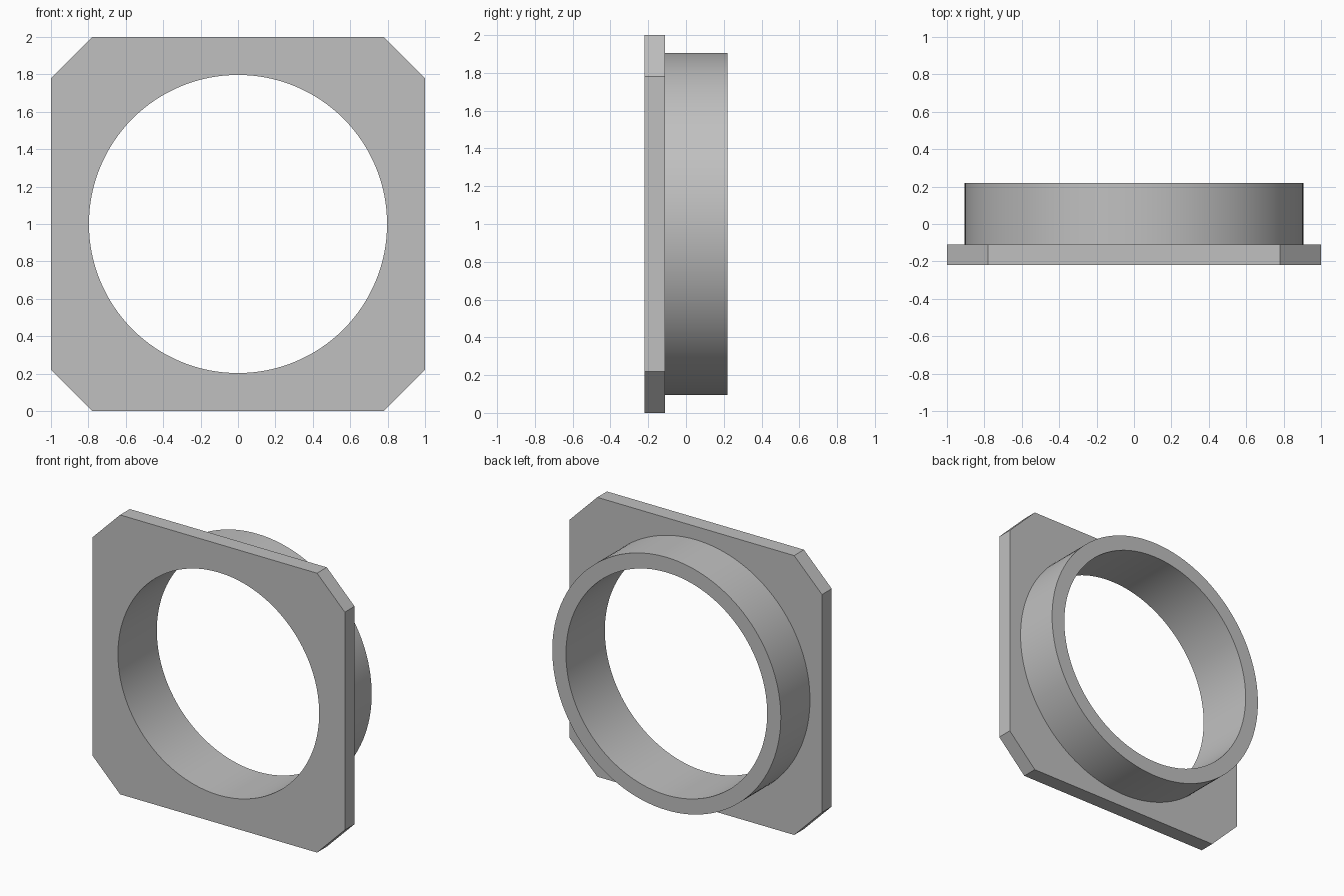
import bpy, bmesh
from math import cos, sin, tau, radians

cube = bpy.data.objects.get("Cube")
if cube:
    bpy.data.objects.remove(cube, do_unlink=True)

FRONT, STEP, BACK = -0.22, -0.11, 0.22   # depth of plate face, plate rear, collar end
CENTRE_Z = 1.0
OUTER, BORE = 0.905, 0.797               # collar radii
HALF, FLAT = 1.0, 0.78                   # plate half size, half length of straight edges
SEGMENTS = 128

grey = bpy.data.materials.new("Plain grey")
grey.use_nodes = True
colour = (0.53, 0.53, 0.53, 1)
grey.diffuse_color = colour
grey.node_tree.nodes["Principled BSDF"].inputs["Base Color"].default_value = colour

bm = bmesh.new()


def add_loop(points, y):
    return [bm.verts.new((x, y, CENTRE_Z + z)) for x, z in points]


def circle(radius):
    angles = [tau * i / SEGMENTS for i in range(SEGMENTS)]
    return [(radius * cos(a), radius * sin(a)) for a in angles]


def chamfered_square():
    points = []
    for sx, sz in ((1, 1), (-1, 1), (-1, -1), (1, -1)):
        corner = [(sx * HALF, sz * FLAT), (sx * FLAT, sz * HALF)]
        points += corner if sx == sz else corner[::-1]
    return points


def bridge(a, b):
    for i in range(len(a)):
        j = (i + 1) % len(a)
        bm.faces.new((a[i], a[j], b[j], b[i]))


def fill_between(outline, hole):
    edges = [bm.edges.get((ring[i - 1], ring[i]))
             for ring in (outline, hole) for i in range(len(ring))]
    bmesh.ops.triangle_fill(bm, use_beauty=True, edges=edges, normal=(0, -1, 0))


# Plate rim
plate_front = add_loop(chamfered_square(), FRONT)
plate_rear = add_loop(chamfered_square(), STEP)
bridge(plate_front, plate_rear)

# Collar: outer wall, end ring and bore running through the plate
outer_root = add_loop(circle(OUTER), STEP)
outer_end = add_loop(circle(OUTER), BACK)
bore_end = add_loop(circle(BORE), BACK)
bore_front = add_loop(circle(BORE), FRONT)
for a, b in ((outer_root, outer_end), (outer_end, bore_end), (bore_end, bore_front)):
    bridge(a, b)

# Plate faces around the bore and the collar
fill_between(plate_front, bore_front)
fill_between(plate_rear, outer_root)

# Merge the flat triangles and face everything outwards
bmesh.ops.recalc_face_normals(bm, faces=bm.faces)

mesh = bpy.data.meshes.new("flanged_collar")
bm.to_mesh(mesh)
bm.free()
mesh.materials.append(grey)
collar = bpy.data.objects.new("flanged_collar", mesh)
bpy.context.collection.objects.link(collar)

bpy.ops.object.select_all(action="DESELECT")
collar.select_set(True)
bpy.context.view_layer.objects.active = collar
bpy.ops.object.shade_smooth_by_angle(angle=radians(30))
